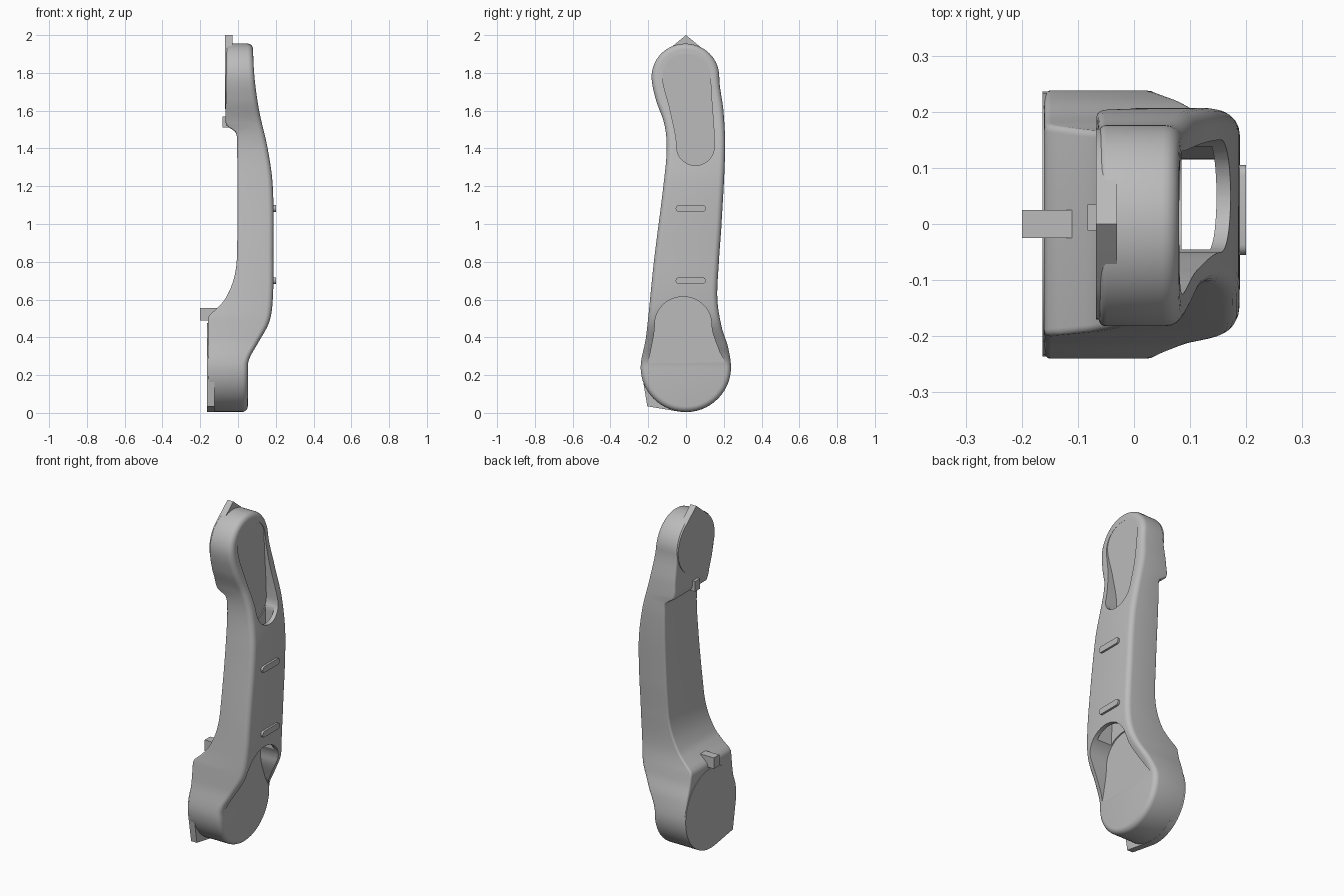
import bpy, bmesh, math

old = bpy.data.objects.get("Cube")
if old:
    bpy.data.objects.remove(old, do_unlink=True)

grey = bpy.data.materials.new("plain_grey")
grey.use_nodes = True
color = (0.5, 0.5, 0.5, 1)
grey.diffuse_color = color
grey.node_tree.nodes["Principled BSDF"].inputs["Base Color"].default_value = color


def curve(*pts):
    """Smooth function of height through (z, value) points, flat beyond its ends."""
    def slope(i):
        if i in (0, len(pts) - 1):
            return 0
        a, b = pts[i - 1], pts[i + 1]
        return (b[1] - a[1]) / (b[0] - a[0])

    def value(z):
        if z <= pts[0][0]:
            return pts[0][1]
        for i in range(len(pts) - 1):
            (a, p), (b, q) = pts[i], pts[i + 1]
            if z <= b:
                h, t = b - a, (z - a) / (b - a)
                s = t * t * (3 - 2 * t)
                return (p + (q - p) * s + h * slope(i) * t * (1 - t) ** 2
                        - h * slope(i + 1) * t * t * (1 - t))
        return pts[-1][1]
    return value


def outline(left, right, z0, z1, bottom, top, mid=20, arc=14):
    """Loop of (y, z): sides from two curves, closed by elliptical ends."""
    rows = []
    for i in range(arc):
        a = math.pi / 2 * (1 - (i + 0.2) / arc)
        rows.append((z0 - bottom * math.sin(a), z0, math.cos(a)))
    for i in range(mid + 1):
        z = z0 + (z1 - z0) * i / mid
        rows.append((z, z, 1))
    for i in range(arc):
        a = math.pi / 2 * (i + 0.8) / arc
        rows.append((z1 + top * math.sin(a), z1, math.cos(a)))
    sides = [[], []]
    for z, ref, k in rows:
        l, r = left(ref), right(ref)
        c, h = (l + r) / 2, (r - l) / 2 * k
        sides[0].append((c - h, z))
        sides[1].append((c + h, z))
    return sides[0] + sides[1][::-1]


def finish(name, bm):
    bmesh.ops.recalc_face_normals(bm, faces=bm.faces)
    mesh = bpy.data.meshes.new(name)
    bm.to_mesh(mesh)
    bm.free()
    mesh.materials.append(grey)
    ob = bpy.data.objects.new(name, mesh)
    bpy.context.collection.objects.link(ob)
    return ob


def loft(name, loop, layers):
    """Stack inset copies of a loop along x; each layer is (inset, x as function of z)."""
    bm, n, rings = bmesh.new(), len(loop), []
    for inset, x in layers:
        ring = []
        for i, (y, z) in enumerate(loop):
            (ya, za), (yb, zb) = loop[i - 1], loop[(i + 1) % n]
            dy, dz = yb - ya, zb - za
            d = math.hypot(dy, dz)
            y, z = y + inset * dz / d, z - inset * dy / d
            ring.append(bm.verts.new((x(z), y, z)))
        rings.append(ring)
    for a, b in zip(rings, rings[1:]):
        for i in range(n):
            j = (i + 1) % n
            bm.faces.new((a[i], a[j], b[j], b[i]))
    for ring in (rings[0], rings[-1]):
        for i in range(n // 2 - 1):
            bm.faces.new((ring[i], ring[i + 1], ring[n - 2 - i], ring[n - 1 - i]))
    return finish(name, bm)


def prism(name, loop, x0, x1):
    bm = bmesh.new()
    face = bm.faces.new([bm.verts.new((x0, y, z)) for y, z in loop])
    out = bmesh.ops.extrude_face_region(bm, geom=[face])["geom"]
    for v in out:
        if isinstance(v, bmesh.types.BMVert):
            v.co.x = x1
    return finish(name, bm)


def teardrop(cy, cz, r, ty, tz):
    """Circle drawn out to a pointed tip by two tangents."""
    aim = math.atan2(tz - cz, ty - cy)
    half = math.acos(r / math.hypot(ty - cy, tz - cz))
    sweep = 2 * (math.pi - half)
    angles = [aim + half + sweep * i / 48 for i in range(49)]
    return [(ty, tz)] + [(cy + r * math.cos(a), cz + r * math.sin(a)) for a in angles]


def block(y0, y1, z0, z1):
    return [(y0, z0), (y1, z0), (y1, z1), (y0, z1)]


def slot(y0, y1, z, r):
    ends = []
    for c, start in ((y1 - r, -math.pi / 2), (y0 + r, math.pi / 2)):
        ends += [(c + r * math.cos(start + math.pi * i / 8),
                  z + r * math.sin(start + math.pi * i / 8)) for i in range(9)]
    return ends


# Arm body: side outline, with front and back depth following height
front = curve((0.25, 0.052), (0.3, 0.066), (0.36, 0.1), (0.48, 0.165), (0.6, 0.184), (0.85, 0.188),
              (1.2, 0.184), (1.4, 0.157), (1.6, 0.112), (1.78, 0.087), (1.95, 0.08))
back = curve((0.5, -0.16), (0.55, -0.115), (0.6, -0.07), (0.7, -0.025), (0.82, -0.006),
             (1.43, -0.005), (1.49, -0.015), (1.52, -0.06), (1.6, -0.065), (1.95, -0.06))
left = curve((0.24, -0.24), (0.4, -0.212), (0.8, -0.17), (1.2, -0.12), (1.4, -0.102),
             (1.53, -0.115), (1.66, -0.16), (1.78, -0.182))
right = curve((0.24, 0.238), (0.35, 0.222), (0.45, 0.19), (0.6, 0.166), (0.8, 0.174),
              (1.0, 0.188), (1.4, 0.207), (1.6, 0.198), (1.78, 0.176))


def rim(surface, r, sign, a):
    return r * (1 - math.cos(a)), lambda z: surface(z) + sign * r * (1 - math.sin(a))


steps = [math.pi / 2 * i / 5 for i in range(6)]
layers = [rim(back, 0.012, 1, a) for a in reversed(steps)]
layers += [rim(front, 0.03, -1, a) for a in steps]
body = loft("arm_body", outline(left, right, 0.24, 1.78, 0.235, 0.175, 100), layers)

# Recesses at both joints, linked by a hollow passage behind the front wall
upper = loft("upper_recess_cutter",
             outline(curve((1.41, -0.05), (1.6, -0.083), (1.79, -0.125)),
                     curve((1.41, 0.15), (1.79, 0.13)), 1.41, 1.79, 0.1, 0.11),
             [(0, lambda z: 0.08), (0, lambda z: 0.3)])
lower = loft("lower_recess_cutter",
             outline(curve((0.24, -0.205), (0.32, -0.188), (0.47, -0.165)),
                     curve((0.24, 0.215), (0.33, 0.175), (0.47, 0.135)), 0.24, 0.47, 0.2, 0.145),
             [(0, lambda z: 0.0535), (0, lambda z: 0.3)])
passage = loft("passage_cutter",
               outline(curve((0.5, -0.12), (1.0, -0.07), (1.38, -0.045)),
                       curve((0.5, 0.115), (1.38, 0.138)), 0.5, 1.38, 0.03, 0.03),
               [(0, curve((0.5, 0.06), (1.38, 0.085))), (0, lambda z: front(z) - 0.025)])
bpy.context.view_layer.objects.active = body
for cutter in (upper, lower, passage):
    cutter.hide_render = True
    mod = body.modifiers.new(cutter.name, "BOOLEAN")
    mod.operation, mod.solver, mod.object = "DIFFERENCE", "EXACT", cutter
    bpy.ops.object.modifier_apply(modifier=mod.name)
    bpy.data.objects.remove(cutter, do_unlink=True)

# Pointed joint plates, locating keys and raised grip bars
parts = [
    body,
    prism("lower_joint_plate", teardrop(0, 0.24, 0.236, -0.205, 0.035), -0.163, -0.125),
    prism("upper_joint_plate", teardrop(0, 1.78, 0.17, 0, 2.0), -0.068, -0.03),
    prism("lower_key", block(-0.025, 0.025, 0.49, 0.555), -0.2, -0.1),
    prism("upper_key", block(-0.012, 0.035, 1.51, 1.57), -0.083, -0.03),
    prism("lower_grip_bar", slot(-0.055, 0.105, 0.7, 0.018), 0.17, 0.2),
    prism("upper_grip_bar", slot(-0.055, 0.105, 1.082, 0.018), 0.17, 0.2),
]
for ob in parts:
    bpy.ops.object.select_all(action="DESELECT")
    ob.select_set(True)
    bpy.context.view_layer.objects.active = ob
    bpy.ops.object.shade_smooth_by_angle(angle=math.radians(35))
